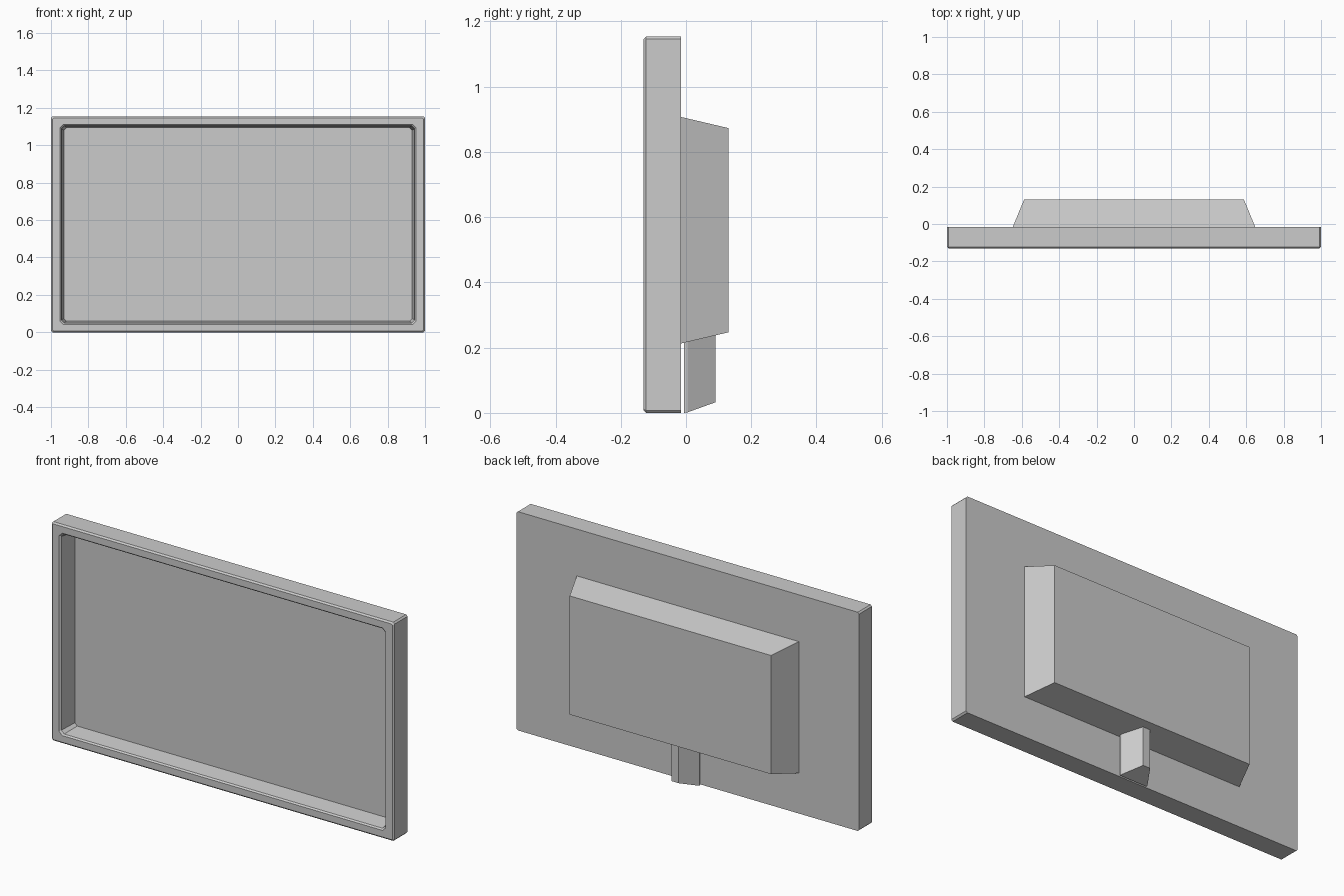
import bpy, bmesh

cube = bpy.data.objects.get("Cube")
if cube:
    bpy.data.objects.remove(cube, do_unlink=True)

# One plain grey for the whole model
grey = bpy.data.materials.new("plain grey")
grey.use_nodes = True
colour = (0.6, 0.6, 0.6, 1)
grey.diffuse_color = colour
grey.node_tree.nodes["Principled BSDF"].inputs["Base Color"].default_value = colour

MID = 0.577  # height of the panel centre


def cut_rect(hx, hz, c):
    """Rectangle in x and z with its corners cut by c."""
    if c == 0:
        return [(-hx, -hz), (hx, -hz), (hx, hz), (-hx, hz)]
    return [(-hx + c, -hz), (hx - c, -hz), (hx, -hz + c), (hx, hz - c),
            (hx - c, hz), (-hx + c, hz), (-hx, hz - c), (-hx, -hz + c)]


def finish(name, bm):
    bmesh.ops.recalc_face_normals(bm, faces=bm.faces)
    mesh = bpy.data.meshes.new(name)
    bm.to_mesh(mesh)
    bm.free()
    mesh.materials.append(grey)
    obj = bpy.data.objects.new(name, mesh)
    bpy.context.collection.objects.link(obj)
    return obj


def loft(name, rings):
    """Join rings of points into a closed solid."""
    bm = bmesh.new()
    loops = [[bm.verts.new(p) for p in ring] for ring in rings]
    for a, b in zip(loops, loops[1:]):
        for i in range(len(a)):
            j = (i + 1) % len(a)
            bm.faces.new((a[i], a[j], b[j], b[i]))
    bm.faces.new(loops[0])
    bm.faces.new(loops[-1])
    return finish(name, bm)


def panel_ring(y, hx, hz, c, mid=MID):
    return [(x, y, mid + z) for x, z in cut_rect(hx, hz, c)]


# Screen housing: back, sides, bevelled bezel, lip and recessed screen
loft("screen_housing", [
    panel_ring(-0.015, 1.0, MID, 0.008),
    panel_ring(-0.122, 1.0, MID, 0.008),
    panel_ring(-0.130, 0.992, MID - 0.008, 0.006),
    panel_ring(-0.130, 0.953, 0.534, 0.018),
    panel_ring(-0.122, 0.945, 0.527, 0.016),
    panel_ring(-0.030, 0.931, 0.517, 0.014),
])

# Tapered rear casing
loft("rear_casing", [
    panel_ring(-0.015, 0.648, 0.347, 0, 0.560),
    panel_ring(0.130, 0.588, 0.313, 0, 0.560),
])

# Stand: tapered plan, with a foot that rises towards the back
half = [(0.078, -0.006), (0.078, 0.004), (0.021, 0.091)]
plan = half + [(-x, y) for x, y in reversed(half)]
loft("stand", [
    [(x, y, max(0, y * 0.36)) for x, y in plan],
    [(x, y, 0.222 + y * 0.23) for x, y in plan],
])
